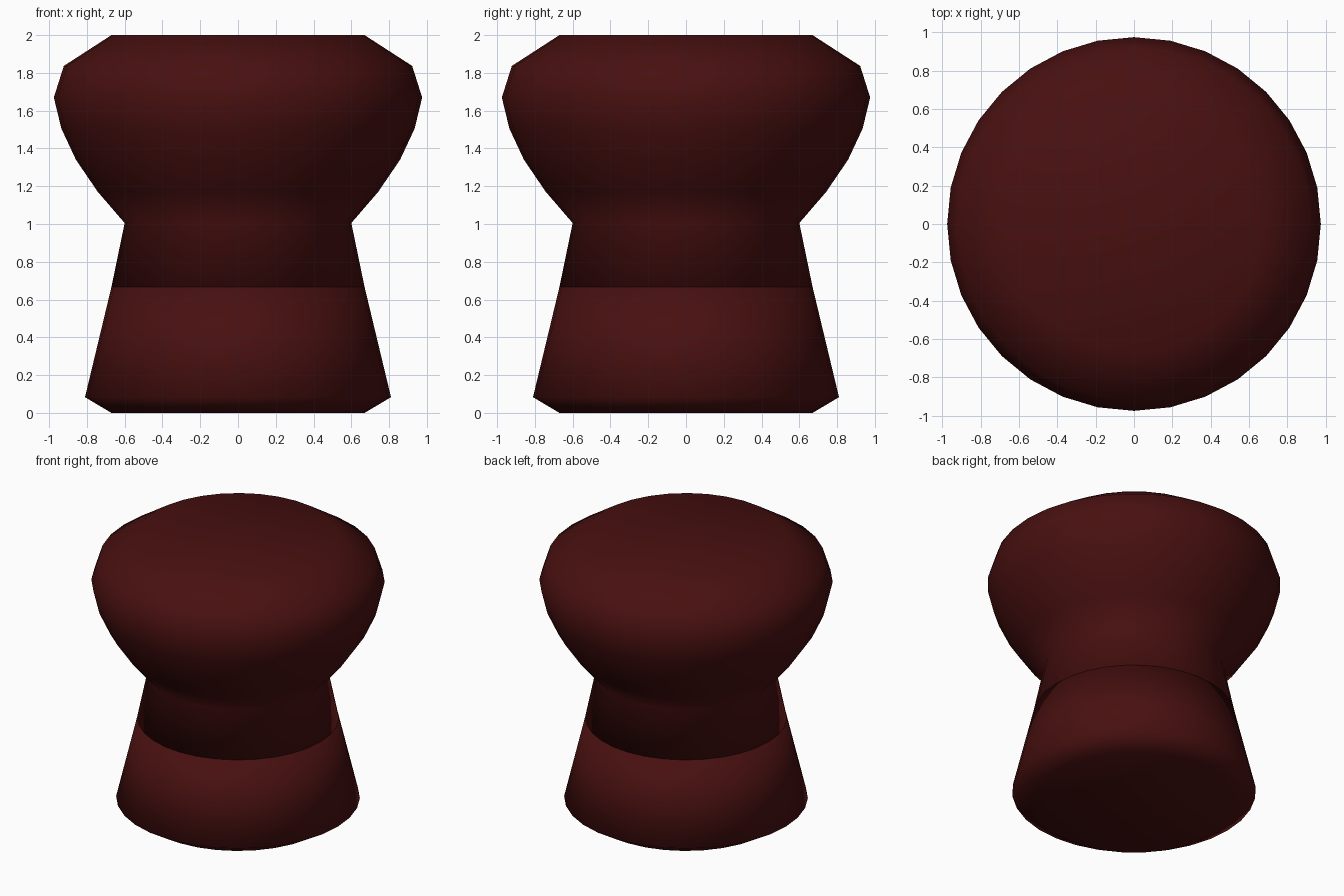
import bpy, bmesh, math

if "Cube" in bpy.data.objects:
    bpy.data.objects.remove(bpy.data.objects["Cube"])

SIDES = 32

maroon = bpy.data.materials.new("dark_maroon")
maroon.diffuse_color = (0.065, 0.005, 0.005, 1)
maroon.use_nodes = True
maroon.node_tree.nodes["Principled BSDF"].inputs["Base Color"].default_value = maroon.diffuse_color


def turned(name, profile):
    """Closed, smooth-shaded solid of revolution from (radius, z) points."""
    bm = bmesh.new()
    rings = [[bm.verts.new((r * math.cos(2 * math.pi * i / SIDES),
                            r * math.sin(2 * math.pi * i / SIDES), z))
              for i in range(SIDES)] for r, z in profile]
    for lo, hi in zip(rings, rings[1:]):
        for i in range(SIDES):
            j = (i + 1) % SIDES
            bm.faces.new((lo[i], lo[j], hi[j], hi[i]))
    bm.faces.new(rings[0][::-1])
    bm.faces.new(rings[-1])
    for f in bm.faces:
        f.smooth = True
    mesh = bpy.data.meshes.new(name)
    bm.to_mesh(mesh)
    bm.free()
    mesh.materials.append(maroon)
    obj = bpy.data.objects.new(name, mesh)
    bpy.context.collection.objects.link(obj)
    return obj


# Flared foot with a small bevel at the floor
turned("base", [(0.67, 0), (0.81, 0.083), (0.67, 0.667)])

# Narrow neck opening into the wide rounded head
turned("head", [(0.67, 0.667), (0.60, 1.005), (0.742, 1.17), (0.858, 1.34),
                (0.935, 1.505), (0.975, 1.67), (0.922, 1.837), (0.67, 2.0)])
